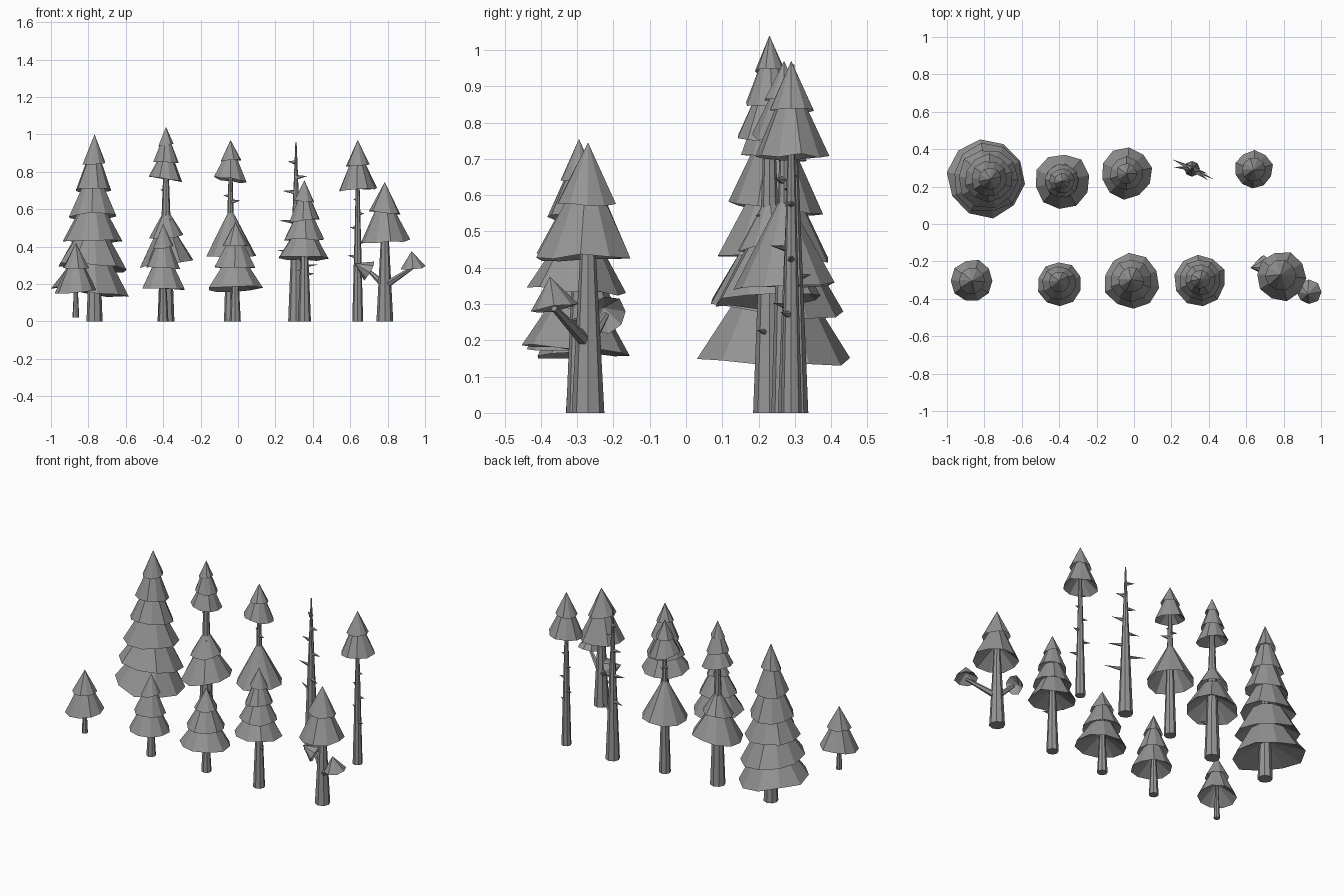
import bpy, bmesh, math, random
from mathutils import Vector

random.seed(4)
if "Cube" in bpy.data.objects:
    bpy.data.objects.remove(bpy.data.objects["Cube"])

# One plain grey for everything
grey = bpy.data.materials.new("plain grey")
grey.use_nodes = True
grey.diffuse_color = (0.3, 0.3, 0.3, 1)
grey.node_tree.nodes["Principled BSDF"].inputs["Base Color"].default_value = grey.diffuse_color
UP = Vector((0, 0, 1))


def finish(bm, name):
    bmesh.ops.recalc_face_normals(bm, faces=bm.faces)
    mesh = bpy.data.meshes.new(name)
    bm.to_mesh(mesh)
    bm.free()
    mesh.materials.append(grey)
    obj = bpy.data.objects.new(name, mesh)
    bpy.context.collection.objects.link(obj)


def bridge(bm, lower, upper):
    for i, vert in enumerate(lower):
        bm.faces.new((lower[i - 1], vert, upper[i], upper[i - 1]))


def fan(bm, loop, point):
    tip = bm.verts.new(point)
    for i, vert in enumerate(loop):
        bm.faces.new((loop[i - 1], vert, tip))


def ring(bm, centre, radius, sides, spin=0, axis=UP, rough=0, lean=0):
    """Polygon loop around an axis, optionally ragged and leaning."""
    turn = UP.rotation_difference(axis)
    verts = []
    for i in range(sides):
        angle = spin + math.tau * i / sides
        reach = radius * (1 + random.uniform(-rough, rough))
        x, y = reach * math.cos(angle), reach * math.sin(angle)
        z = lean * reach * math.sin(angle - spin) + radius * random.uniform(-rough, rough)
        verts.append(bm.verts.new(centre + turn @ Vector((x, y, z))))
    return verts


def limb(bm, start, end, thick, thin, sides):
    """Tapered faceted stick; a zero end radius gives a spike."""
    axis = (end - start).normalized()
    low = ring(bm, start, thick, sides, axis=axis)
    bm.faces.new(low)
    if thin:
        high = ring(bm, end, thin, sides, axis=axis)
        bridge(bm, low, high)
        bm.faces.new(high)
    else:
        fan(bm, low, end)


def crown(name, foot, top, low, radius, layers, sway=(0, 0, 0)):
    """Stack of hollow skirts under a pointed cap, widening and swaying downwards."""
    bm = bmesh.new()
    last, last_r = foot + UP * top, 0
    for layer in range(layers):
        t = (layer + 1) / layers
        centre = foot + UP * (top - (top - low) * t ** 0.95) + Vector(sway) * t
        r = radius * t ** 0.7
        spin = random.uniform(0, math.tau)
        rim = ring(bm, centre, r, 10, spin, rough=0.05, lean=random.uniform(-0.17, 0.17))
        if layer:
            neck = ring(bm, last + UP * 0.02, last_r * 0.6, 10, spin)
            bridge(bm, rim, neck)
            bm.faces.new(neck)
        else:
            fan(bm, rim, last)
        # Deep hollow underside rising to the trunk
        fan(bm, rim, centre.lerp(last, 0.7))
        last, last_r = centre, r
    finish(bm, name)


def trunk(name, foot, height, radius, taper=0.2):
    bm = bmesh.new()
    limb(bm, foot, foot + UP * height, radius, radius * taper, 8)
    finish(bm, name)


def stubs(name, foot, low, high, count, length):
    """Dead spikes on alternating sides, shorter towards the top."""
    bm = bmesh.new()
    for i in range(count):
        t = i / (count - 1)
        angle = math.pi * i - 0.45 + random.uniform(-0.5, 0.5) * (i > 1)
        reach = length * (1 - 0.6 * t)
        start = foot + UP * (low + (high - low) * t)
        out = Vector((math.cos(angle), math.sin(angle), 0.1))
        limb(bm, start, start + out * reach, 0.014, 0, 5)
    finish(bm, name)


def tuft(name, foot, rim, tip, radius):
    """Side branch ending in a hollow foliage cone."""
    rim, tip = Vector(rim), Vector(tip)
    bm = bmesh.new()
    limb(bm, foot + UP * 0.19, rim, 0.02, 0.009, 6)
    finish(bm, name + "_branch")
    bm = bmesh.new()
    loop = ring(bm, rim, radius, 8, axis=(tip - rim).normalized(), rough=0.06)
    fan(bm, loop, tip)
    fan(bm, loop, rim.lerp(tip, 0.5))
    finish(bm, name + "_foliage")


# Back row: wide tall tree with six skirts
foot = Vector((-0.767, 0.24, 0))
trunk("wide_tree_trunk", foot, 0.9, 0.043)
crown("wide_tree_foliage", foot, 1, 0.155, 0.21, 6, (-0.022, 0.005, 0))

# Tallest tree with two separate crowns
foot = Vector((-0.385, 0.23, 0))
trunk("tallest_tree_trunk", foot, 0.95, 0.045)
crown("tallest_tree_upper_foliage", foot, 1.04, 0.76, 0.09, 3)
crown("tallest_tree_lower_foliage", foot, 0.61, 0.31, 0.147, 2)
stubs("tallest_tree_branches", foot, 0.22, 0.7, 4, 0.08)

# Tree with a small upper crown and a single lower skirt
foot = Vector((-0.04, 0.27, 0))
trunk("split_tree_trunk", foot, 0.9, 0.035)
crown("split_tree_upper_foliage", foot, 0.97, 0.757, 0.09, 2)
crown("split_tree_lower_foliage", foot, 0.61, 0.35, 0.135, 1)
stubs("split_tree_branches", foot, 0.64, 0.7, 3, 0.06)

# Bare dead tree
foot = Vector((0.31, 0.295, 0))
trunk("bare_tree_trunk", foot, 0.96, 0.042, 0.08)
stubs("bare_tree_branches", foot, 0.29, 0.85, 8, 0.13)

# Slim tree with a high crown
foot = Vector((0.64, 0.29, 0))
trunk("slim_tree_trunk", foot, 0.9, 0.029)
crown("slim_tree_foliage", foot, 0.97, 0.705, 0.102, 2)
stubs("slim_tree_branches", foot, 0.27, 0.65, 6, 0.07)

# Front row: sapling
foot = Vector((-0.867, -0.304, 0.02))
trunk("sapling_trunk", foot, 0.3, 0.018)
crown("sapling_foliage", foot, 0.4, 0.14, 0.115, 2)

# Two small trees
foot = Vector((-0.4, -0.303, 0))
trunk("small_tree_trunk", foot, 0.4, 0.028)
crown("small_tree_foliage", foot, 0.52, 0.175, 0.12, 3, (0, -0.018, 0))

foot = Vector((-0.015, -0.297, 0))
trunk("young_tree_trunk", foot, 0.45, 0.03)
crown("young_tree_foliage", foot, 0.53, 0.175, 0.147, 3, (0, -0.01, 0))

# Four-skirt tree
foot = Vector((0.355, -0.295, 0))
trunk("layered_tree_trunk", foot, 0.7, 0.035)
crown("layered_tree_foliage", foot, 0.755, 0.335, 0.136, 4, (0, -0.005, 0))
stubs("layered_tree_branches", foot, 0.25, 0.29, 3, 0.06)

# Forked tree with two tufted side branches
foot = Vector((0.785, -0.27, 0))
trunk("forked_tree_trunk", foot, 0.68, 0.045)
crown("forked_tree_foliage", foot, 0.745, 0.425, 0.133, 2, (0, -0.01, 0))
tuft("forked_tree_left", foot, (0.935, -0.363, 0.288), (0.928, -0.375, 0.375), 0.065)
tuft("forked_tree_right", foot, (0.7, -0.22, 0.27), (0.622, -0.235, 0.31), 0.057)
